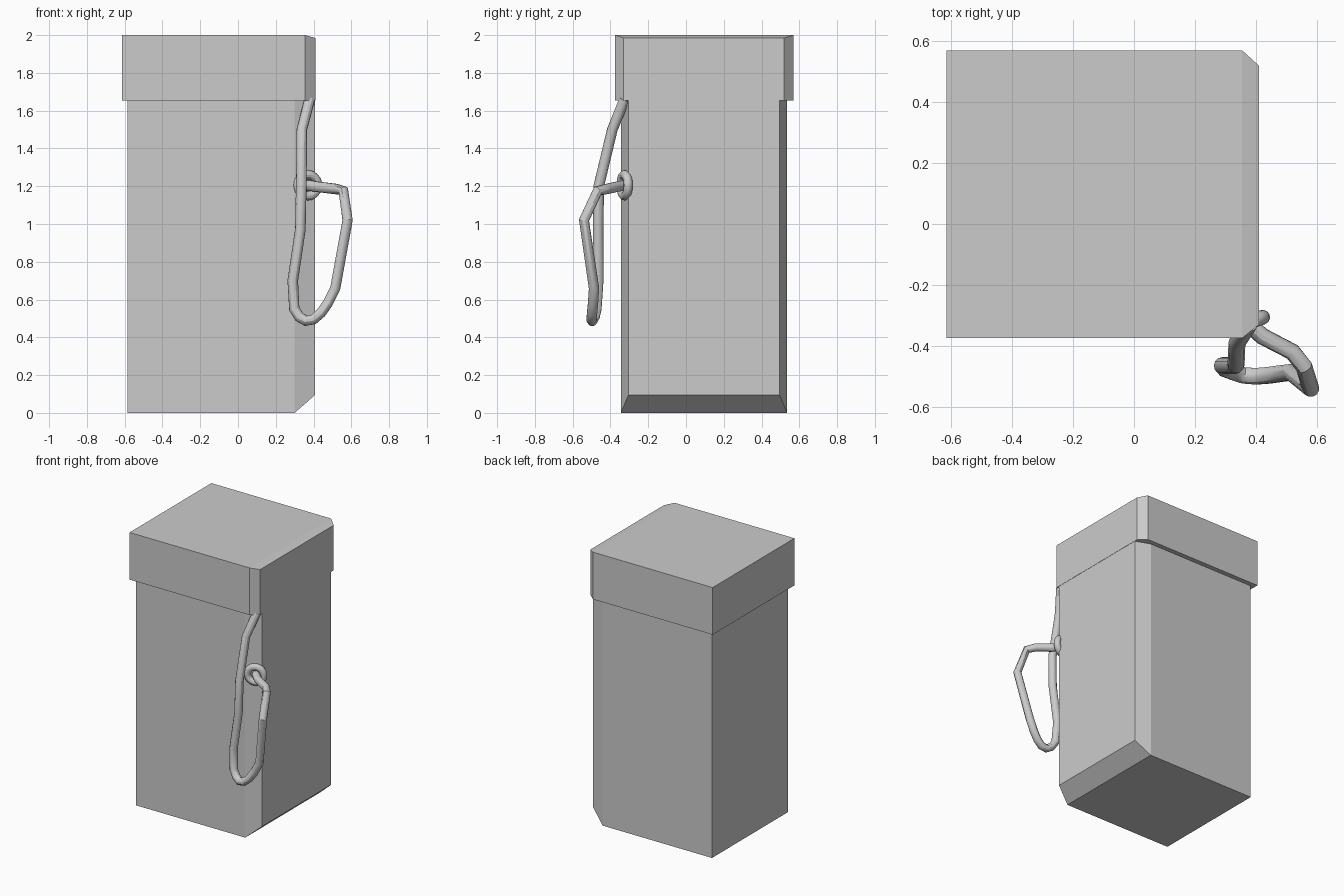
import bpy, bmesh
from mathutils import Vector

if "Cube" in bpy.data.objects:
    bpy.data.objects.remove(bpy.data.objects["Cube"])


def block(name, sections):
    """Loft rectangles given as (x, y_front, y_back, z_low, z_high)."""
    bm = bmesh.new()
    rings = [[bm.verts.new((x, y, z)) for y, z in
              ((y0, z0), (y1, z0), (y1, z1), (y0, z1))]
             for x, y0, y1, z0, z1 in sections]
    for a, b in zip(rings, rings[1:]):
        for i in range(4):
            j = (i + 1) % 4
            bm.faces.new((a[i], a[j], b[j], b[i]))
    bm.faces.new(rings[0])
    bm.faces.new(rings[-1])
    bmesh.ops.recalc_face_normals(bm, faces=bm.faces)
    mesh = bpy.data.meshes.new(name)
    bm.to_mesh(mesh)
    bm.free()
    ob = bpy.data.objects.new(name, mesh)
    bpy.context.collection.objects.link(ob)
    return ob


# Main housing, tapered on its right side
block("housing", [(-0.585, -0.345, 0.535, 0, 1.66),
                  (0.30, -0.345, 0.535, 0, 1.66),
                  (0.408, -0.305, 0.495, 0.095, 1.66)])

# Overhanging cap
block("cap", [(-0.615, -0.375, 0.57, 1.655, 2.0),
              (0.355, -0.375, 0.57, 1.655, 2.0),
              (0.41, -0.33, 0.52, 1.655, 1.985)])

# Hose: hangs from under the cap, loops and returns to the ring
path = [(0.38, -0.325, 1.66), (0.338, -0.39, 1.50), (0.335, -0.462, 1.20),
        (0.33, -0.465, 0.97), (0.29, -0.465, 0.70), (0.298, -0.475, 0.55),
        (0.325, -0.485, 0.507), (0.36, -0.497, 0.487), (0.40, -0.50, 0.495),
        (0.44, -0.497, 0.53), (0.475, -0.492, 0.58), (0.515, -0.487, 0.66),
        (0.58, -0.54, 1.02), (0.558, -0.468, 1.175), (0.52, -0.42, 1.185),
        (0.42, -0.368, 1.197), (0.37, -0.32, 1.205)]
curve = bpy.data.curves.new("hose", 'CURVE')
curve.dimensions = '3D'
curve.bevel_depth = 0.028
curve.bevel_resolution = 4
curve.use_fill_caps = True
spline = curve.splines.new('POLY')
spline.points.add(len(path) - 1)
for p, co in zip(spline.points, path):
    p.co = (*co, 1)
hose = bpy.data.objects.new("hose", curve)
bpy.context.collection.objects.link(hose)
bpy.context.view_layer.objects.active = hose
hose.select_set(True)
bpy.ops.object.convert(target='MESH')
bpy.ops.object.shade_smooth_by_angle()

# Ring lying against the bevelled corner
bpy.ops.mesh.primitive_torus_add(location=(0.37, -0.325, 1.205), major_radius=0.056,
                                 minor_radius=0.024, major_segments=24, minor_segments=12)
ring = bpy.context.object
ring.name = "hose_ring"
ring.rotation_euler = Vector((0.34, -0.94, 0)).to_track_quat('Z', 'Y').to_euler()
bpy.ops.object.shade_smooth_by_angle()
